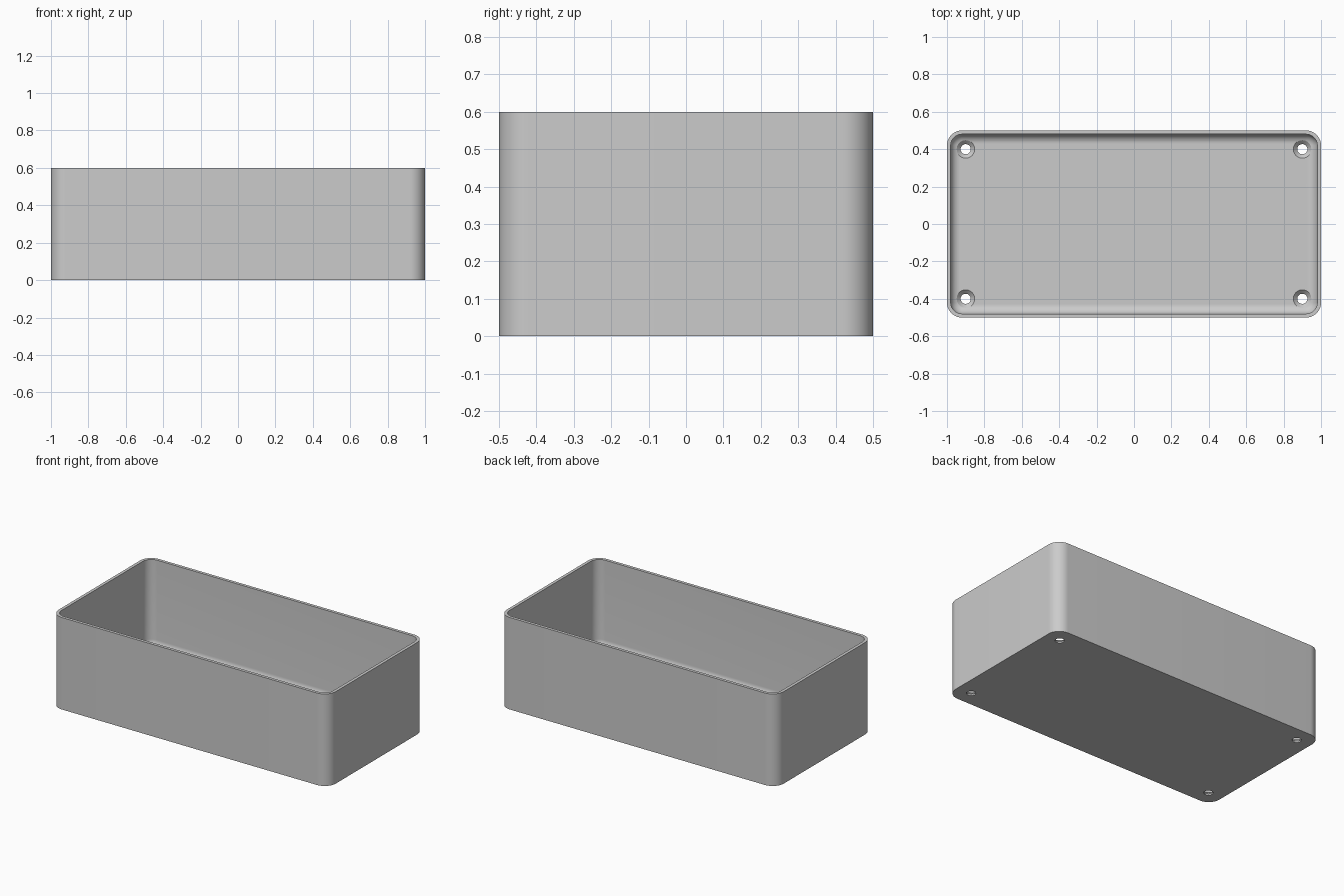
import bpy, bmesh, math

cube = bpy.data.objects.get("Cube")
if cube:
    bpy.data.objects.remove(cube, do_unlink=True)

LENGTH, WIDTH, HEIGHT = 2.0, 1.0, 0.6
CORNER, WALL, FLOOR, FILLET = 0.08, 0.02, 0.03, 0.05

grey = bpy.data.materials.new("plain grey")
grey.use_nodes = True
grey.diffuse_color = (0.6, 0.6, 0.6, 1)
grey.node_tree.nodes["Principled BSDF"].inputs["Base Color"].default_value = (0.6, 0.6, 0.6, 1)


def rounded_ring(inset, z, steps=14):
    """Rounded rectangle, offset inward from the outer outline."""
    radius = CORNER - inset
    cx, cy = LENGTH / 2 - CORNER, WIDTH / 2 - CORNER
    points = []
    for i, (sx, sy) in enumerate([(1, 1), (-1, 1), (-1, -1), (1, -1)]):
        for k in range(steps + 1):
            a = math.pi / 2 * (i + k / steps)
            points.append((sx * cx + radius * math.cos(a), sy * cy + radius * math.sin(a), z))
    return points


def circle_ring(x, y, radius, z, sides=40):
    return [(x + radius * math.cos(math.tau * k / sides),
             y + radius * math.sin(math.tau * k / sides), z) for k in range(sides)]


def loft(name, rings):
    """Join successive rings with quads and cap both ends."""
    bm = bmesh.new()
    loops = [[bm.verts.new(p) for p in ring] for ring in rings]
    n = len(loops[0])
    for a, b in zip(loops, loops[1:]):
        for k in range(n):
            j = (k + 1) % n
            bm.faces.new((a[k], a[j], b[j], b[k]))
    bm.faces.new(loops[0][::-1])
    bm.faces.new(loops[-1])
    bmesh.ops.recalc_face_normals(bm, faces=bm.faces)
    mesh = bpy.data.meshes.new(name)
    bm.to_mesh(mesh)
    bm.free()
    mesh.materials.append(grey)
    obj = bpy.data.objects.new(name, mesh)
    bpy.context.collection.objects.link(obj)
    return obj


# Open tray: outer wall, rim, inner wall, floor fillet, floor
rings = [rounded_ring(0, 0), rounded_ring(0, HEIGHT), rounded_ring(WALL, HEIGHT)]
for k in range(11):
    a = math.pi / 2 * k / 10
    rings.append(rounded_ring(WALL + FILLET * (1 - math.cos(a)),
                              FLOOR + FILLET * (1 - math.sin(a))))
tray = loft("open_tray", rings)
bpy.context.view_layer.objects.active = tray
tray.select_set(True)

# Countersunk screw holes in the four floor corners
HOLE, SINK = 0.027, 0.048
for sx in (-1, 1):
    for sy in (-1, 1):
        profile = [(HOLE, -0.05), (HOLE, FLOOR - (SINK - HOLE)), (SINK, FLOOR), (SINK, 0.2)]
        cutter = loft("screw_hole_cutter",
                      [circle_ring(sx * 0.9, sy * 0.4, r, z) for r, z in profile])
        cutter.hide_render = True
        cut = tray.modifiers.new("screw_hole", 'BOOLEAN')
        cut.operation, cut.solver, cut.object = 'DIFFERENCE', 'EXACT', cutter
        bpy.ops.object.modifier_apply(modifier=cut.name)
        bpy.data.objects.remove(cutter, do_unlink=True)

bpy.ops.object.shade_smooth_by_angle(angle=math.radians(30))
